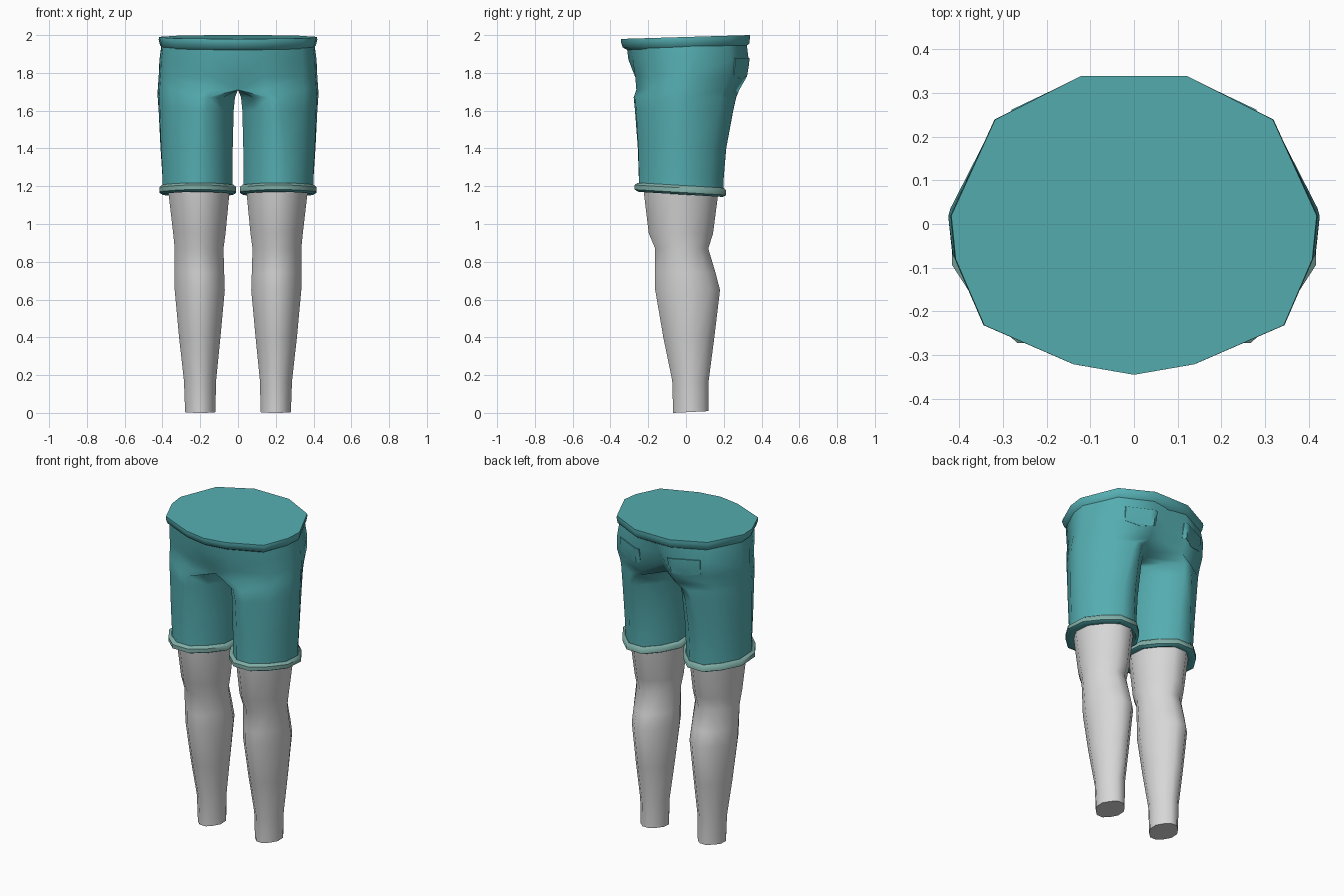
import bpy, bmesh, math
from mathutils import Vector
from mathutils.bvhtree import BVHTree

if "Cube" in bpy.data.objects:
    bpy.data.objects.remove(bpy.data.objects["Cube"])


def material(name, rgb):
    m = bpy.data.materials.new(name)
    m.diffuse_color = (*rgb, 1)
    m.use_nodes = True
    m.node_tree.nodes["Principled BSDF"].inputs["Base Color"].default_value = m.diffuse_color
    return m


TEAL = material("teal cloth", (0.09, 0.42, 0.44))
PALE = material("pale teal trim", (0.22, 0.43, 0.39))
GREY = material("light grey skin", (0.68, 0.68, 0.68))

# half outline of the hips from front centre to back centre, in unit size
HIP_X = [0, .33, .82, .976, 1, .76, .29, 0]
HIP_Y = [-1, -.93, -.67, -.23, .06, .70, .99, .99]


def ring(z, xin, xout, yf, yb, w=0.0, cf=0.0, cb=0.0, tilt=0.0, wo=None):
    """Twelve points: oval when w is 0, half hip outline when w is 1.
    wo blends the outer side only; cf and cb pull the centre line inward."""
    wo = w if wo is None else wo
    cx, rx = (xin + xout) / 2, (xout - xin) / 2 / math.cos(math.radians(15))
    cy, ry = (yf + yb) / 2, (yb - yf) / 2
    pts = []
    for k in range(12):
        a = math.radians(-105 + 30 * k)
        s = .93 if k % 3 == 2 else 1       # slimmer diagonals
        oval = Vector((cx + s * rx * math.cos(a), cy + s * ry / .966 * math.sin(a), z))
        if k < 8:
            hip = Vector((xout * HIP_X[k], cy + ry * HIP_Y[k], z))
            if k == 0:
                hip.y += cf
            if k == 7:
                hip.y -= cb
        else:
            f = (k - 7) / 5
            hip = Vector((0, (yb - cb) * (1 - f) + (yf + cf) * f, z))
        p = oval.lerp(hip, wo if 2 <= k <= 5 else (w + wo) / 2 if k in (1, 6) else w)
        p.z += tilt * p.y
        pts.append(p)
    return pts


def finish(bm, name, mats, angle=45):
    me = bpy.data.meshes.new(name)
    bm.to_mesh(me)
    ob = bpy.data.objects.new(name, me)
    bpy.context.collection.objects.link(ob)
    for m in mats:
        me.materials.append(m)
    bpy.ops.object.select_all(action='DESELECT')
    ob.select_set(True)
    bpy.context.view_layer.objects.active = ob
    bpy.ops.object.shade_smooth_by_angle(angle=math.radians(angle))
    ob.modifiers.new("mirror", 'MIRROR')
    return ob


def loft(rings, cap_low=False, cap_high=False):
    bm = bmesh.new()
    rows = [[bm.verts.new(p) for p in r] for r in rings]
    for a, b in zip(rows, rows[1:]):
        for k in range(12):
            j = (k + 1) % 12
            bm.faces.new((a[k], a[j], b[j], b[k]))
    if cap_low:
        bm.faces.new(rows[0][::-1])
    if cap_high:
        bm.faces.new(rows[-1])
    # drop the wall on the centre plane so both halves join
    wall = [f for f in bm.faces if all(abs(v.co.x) < 1e-5 for v in f.verts)]
    bmesh.ops.delete(bm, geom=wall, context='FACES')
    bm.normal_update()
    return bm


# shorts: leg tubes merging into the hips
shorts = loft([
    ring(1.17, .03, .40, -.25, .197, wo=.1),
    ring(1.25, .03, .40, -.25, .20, wo=.15),
    ring(1.40, .028, .41, -.255, .213, wo=.3),
    ring(1.60, .023, .42, -.27, .25, wo=.7),
    ring(1.67, .017, .425, -.277, .266, .05, wo=.9),
    ring(1.71, 0, .425, -.283, .285, 1, .06, .09),
    ring(1.78, 0, .42, -.29, .325, 1, .02, .09),
    ring(1.87, 0, .416, -.305, .335, 1, 0, .06),
    ring(1.95, 0, .405, -.315, .325, 1, 0, .01),
])
tree = BVHTree.FromBMesh(shorts)
finish(shorts, "shorts", [TEAL], 60)

# back pockets: thin plates over the seat, fading into it at the bottom
bm = bmesh.new()
N = 8
grid = []
for i in range(N + 1):
    row = []
    for j in range(4):
        x = .10 + .18 * i / N
        dip = .02 * (1 - abs(2 * i / N - 1))
        z = 1.88 - (.09 + dip) * j / 3
        hit, nor, _, _ = tree.ray_cast(Vector((x, 1, z)), Vector((0, -1, 0)))
        row.append(bm.verts.new(hit + Vector((0, .007 - .0018 * j, 0))))
    grid.append(row)
for a, b in zip(grid, grid[1:]):
    for j in range(3):
        bm.faces.new((a[j], b[j], b[j + 1], a[j + 1]))
rim = bmesh.ops.extrude_edge_only(bm, edges=[e for e in bm.edges if e.is_boundary])
for v in rim["geom"]:
    if isinstance(v, bmesh.types.BMVert):
        v.co.y -= .009
bmesh.ops.recalc_face_normals(bm, faces=bm.faces[:])
if sum(f.normal.y * f.calc_area() for f in bm.faces) < 0:
    bmesh.ops.reverse_faces(bm, faces=bm.faces[:])
finish(bm, "back_pockets", [TEAL])

# waistband with closed top
band = loft([
    ring(1.927, 0, .395, -.305, .315, 1, tilt=.03),
    ring(1.945, 0, .412, -.335, .338, 1, tilt=.03),
    ring(1.975, 0, .42, -.345, .342, 1, tilt=.03),
    ring(1.99, 0, .418, -.345, .342, 1, tilt=.03),
], cap_high=True)
finish(band, "waistband", [TEAL], 50)

# rolled cuffs with a darker underside
cuff = loft([
    ring(1.165, .06, .355, -.21, .16, tilt=-.06),
    ring(1.155, .03, .395, -.25, .195, tilt=-.06),
    ring(1.166, .01, .416, -.272, .213, tilt=-.06),
    ring(1.19, .01, .416, -.272, .213, tilt=-.06),
    ring(1.203, .025, .40, -.255, .20, tilt=-.06),
    ring(1.20, .045, .385, -.235, .18, tilt=-.06),
])
for f in cuff.faces:
    f.material_index = 1 if f.normal.z < -.3 else 0
finish(cuff, "cuffs", [PALE, TEAL], 50)

# bare legs with knee and calf
legs = loft([
    ring(.004, .12, .28, -.068, .12, tilt=.05),
    ring(.17, .116, .286, -.073, .12),
    ring(.40, .093, .312, -.12, .15),
    ring(.65, .07, .335, -.163, .18),
    ring(.74, .073, .335, -.163, .157),
    ring(.87, .077, .335, -.163, .118),
    ring(.95, .066, .343, -.197, .143),
    ring(1.18, .044, .37, -.225, .173),
], cap_low=True)
low = min(v.co.z for v in legs.verts)
for v in legs.verts:
    if v.co.z < .05:
        v.co.z -= low
finish(legs, "legs", [GREY], 50)
